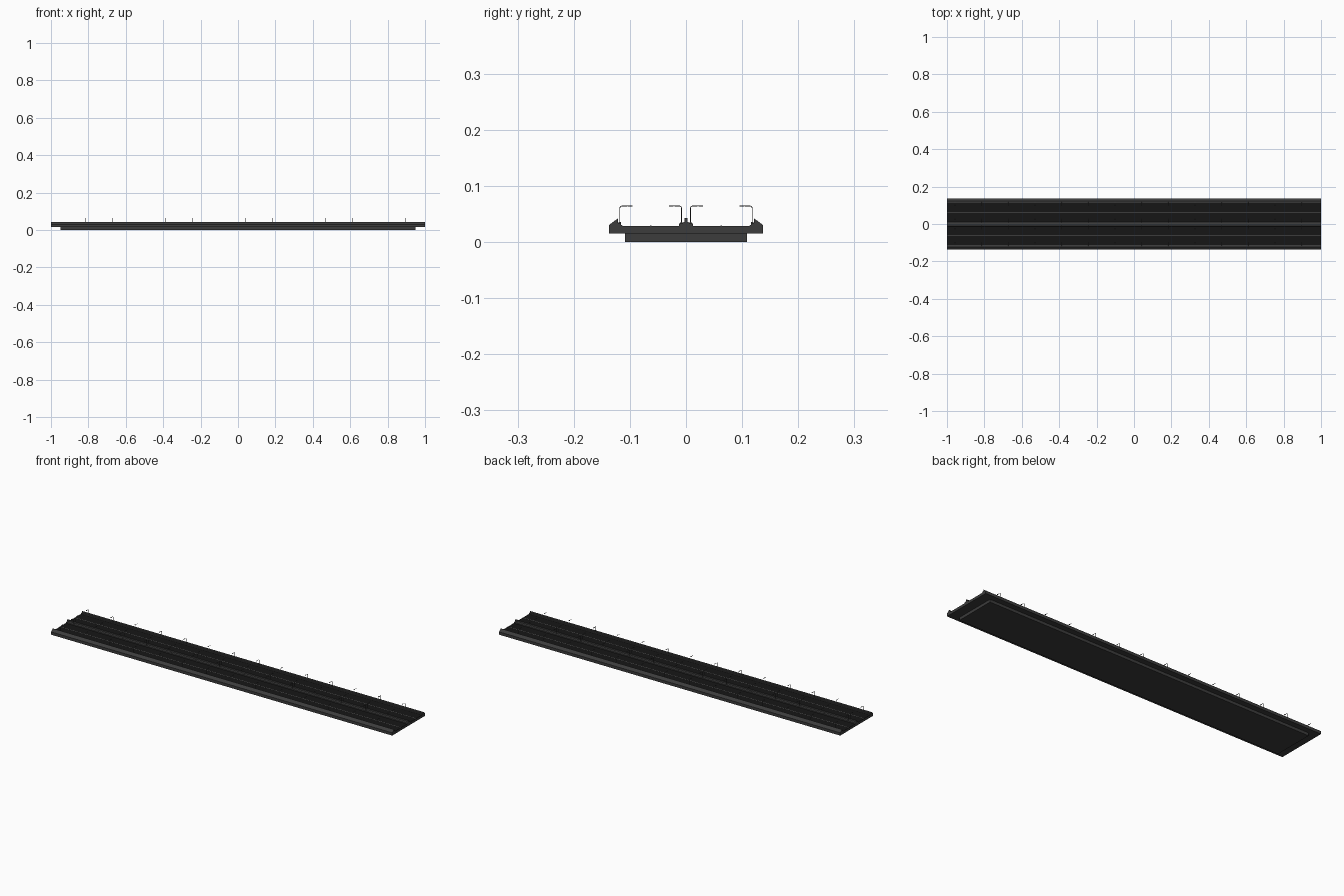
import bpy, bmesh

if "Cube" in bpy.data.objects:
    bpy.data.objects.remove(bpy.data.objects["Cube"])

def material(name, c):
    m = bpy.data.materials.new(name)
    m.diffuse_color = (c, c, c, 1)
    m.use_nodes = True
    m.node_tree.nodes["Principled BSDF"].inputs["Base Color"].default_value = m.diffuse_color
    return m

concrete = material("dark_concrete", 0.045)
asphalt = material("asphalt", 0.008)
paint = material("lane_paint", 0.12)

def finish(name, bm, mat):
    bmesh.ops.recalc_face_normals(bm, faces=bm.faces)
    me = bpy.data.meshes.new(name)
    bm.to_mesh(me)
    bm.free()
    ob = bpy.data.objects.new(name, me)
    bpy.context.collection.objects.link(ob)
    me.materials.append(mat)
    return ob

def add_box(bm, lo, hi):
    vs = bmesh.ops.create_cube(bm, size=1)["verts"]
    for v in vs:
        v.co = [(a + b) / 2 + c * (b - a) for a, b, c in zip(lo, hi, v.co)]

def box(name, lo, hi, mat):
    bm = bmesh.new()
    add_box(bm, lo, hi)
    return finish(name, bm, mat)

def extrude_x(name, profile, mat, half=1.0):
    """Sweep a (y, z) profile along the length."""
    bm = bmesh.new()
    face = bm.faces.new([bm.verts.new((-half, y, z)) for y, z in profile])
    ext = bmesh.ops.extrude_face_region(bm, geom=[face])
    for v in ext["geom"]:
        if isinstance(v, bmesh.types.BMVert):
            v.co.x = half
    return finish(name, bm, mat)

# Supporting girder and deck slab
box("girder", (-0.95, -0.109, 0), (0.95, 0.109, 0.0155), concrete)
box("deck_slab", (-1, -0.1375, 0.015), (1, 0.1375, 0.028), concrete)

for s, side in ((-1, "front"), (1, "back")):
    # Sloped outer parapet with inner kerb
    parapet = [(0.1375, 0.027), (0.1375, 0.030), (0.122, 0.0415), (0.121, 0.0415),
               (0.121, 0.034), (0.116, 0.0335), (0.1155, 0.030), (0.113, 0.0295),
               (0.113, 0.027)]
    extrude_x(side + "_parapet", [(s * y, z) for y, z in parapet], concrete)
    # Carriageway and its centre line
    y0, y1 = sorted((s * 0.0125, s * 0.113))
    box(side + "_road_surface", (-1, y0, 0.0275), (1, y1, 0.0286), asphalt)
    box(side + "_lane_line", (-1, s * 0.063 - 0.0015, 0.028), (1, s * 0.063 + 0.0015, 0.0289), paint)

# Central reservation with barrier wall
half = [(0.0125, 0.027), (0.0125, 0.030), (0.0115, 0.0335), (0.006, 0.034),
        (0.003, 0.036), (0.0025, 0.043)]
extrude_x("median_barrier", half + [(-y, z) for y, z in reversed(half)], concrete)

# Street lamps: four rows of bent posts, each with a lamp head and foot
posts = bpy.data.curves.new("lamp_posts", "CURVE")
posts.dimensions = "3D"
posts.bevel_depth = 0.0008
posts.bevel_resolution = 1
posts.use_fill_caps = True
heads = bmesh.new()
for i in range(14):
    x = -0.957 + 0.1426 * i
    for base, d in ((-0.118, 1), (-0.008, -1), (0.008, 1), (0.118, -1)):
        path = [(0, 0.03), (0, 0.0605), (0.001, 0.063), (0.0035, 0.064), (0.018, 0.0645)]
        sp = posts.splines.new("POLY")
        sp.points.add(len(path) - 1)
        for p, (y, z) in zip(sp.points, path):
            p.co = (x, base + d * y, z, 1)
        y0, y1 = sorted((base + d * 0.014, base + d * 0.0225))
        add_box(heads, (x - 0.0018, y0, 0.0635), (x + 0.0018, y1, 0.0652))
        add_box(heads, (x - 0.002, base - 0.002, 0.031), (x + 0.002, base + 0.002, 0.0355))
finish("lamp_heads_and_feet", heads, concrete)
ob = bpy.data.objects.new("lamp_posts", posts)
bpy.context.collection.objects.link(ob)
posts.materials.append(concrete)
